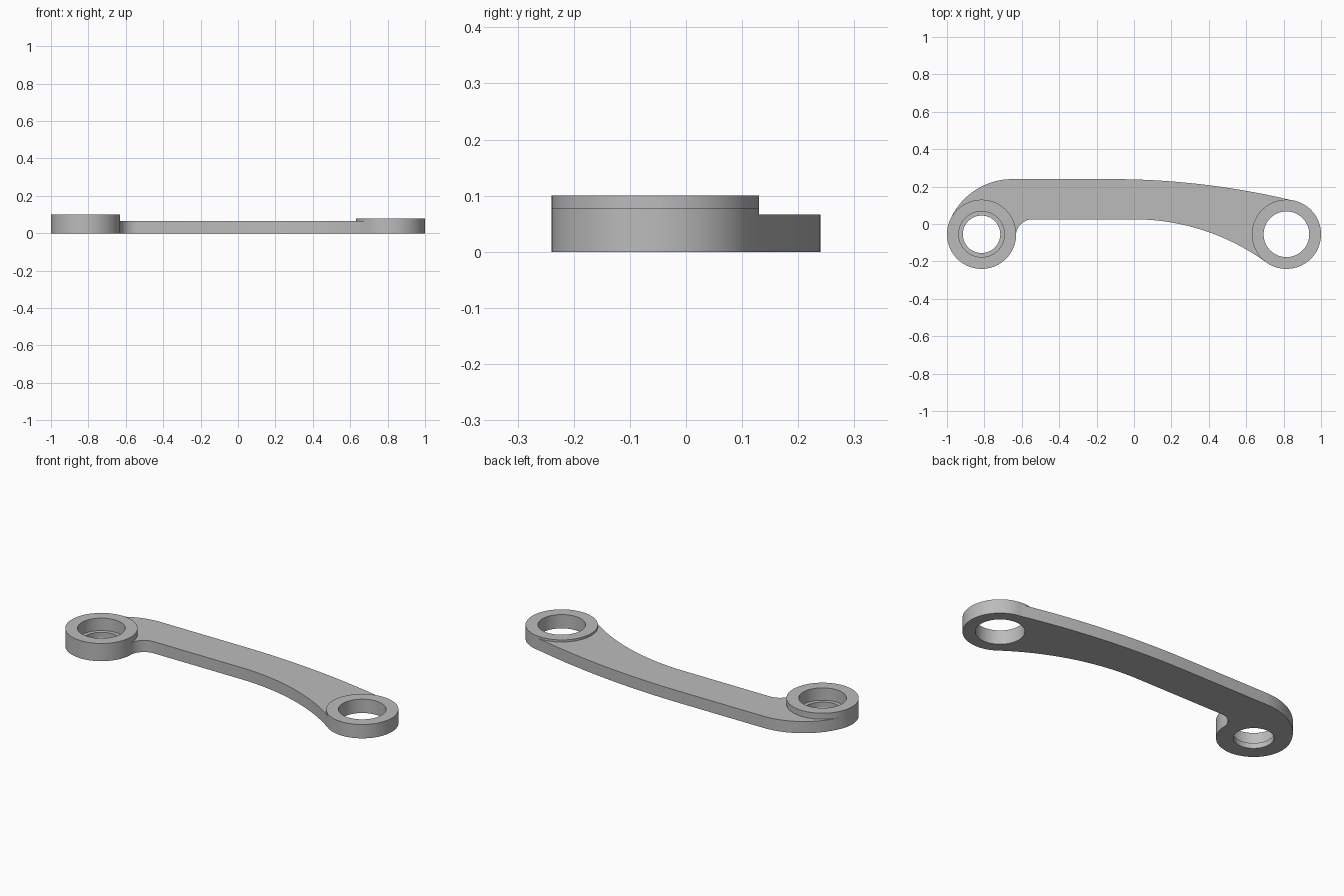
import bpy, bmesh
from math import sin, cos, pi, radians

cube = bpy.data.objects.get("Cube")
if cube:
    bpy.data.objects.remove(cube, do_unlink=True)

END_X, END_Y, BOSS_R, BORE_R = 0.815, -0.055, 0.185, 0.122
ARM_H = 0.066

grey = bpy.data.materials.new("plain_grey")
grey.use_nodes = True
grey.diffuse_color = (0.5, 0.5, 0.5, 1)
grey.node_tree.nodes["Principled BSDF"].inputs["Base Color"].default_value = (0.5, 0.5, 0.5, 1)


def finish(bm, name):
    bmesh.ops.recalc_face_normals(bm, faces=bm.faces)
    mesh = bpy.data.meshes.new(name)
    bm.to_mesh(mesh)
    bm.free()
    mesh.materials.append(grey)
    obj = bpy.data.objects.new(name, mesh)
    bpy.context.collection.objects.link(obj)
    return obj


def arc(cx, cy, r, start, end, steps=24):
    angles = [radians(start + (end - start) * i / steps) for i in range(steps + 1)]
    return [(cx + r * cos(a), cy + r * sin(a)) for a in angles]


def ring(name, x, profile, segments=96):
    """Revolve a closed (radius, height) profile about a vertical axis."""
    bm = bmesh.new()
    loops = []
    for i in range(segments):
        a = 2 * pi * i / segments
        loops.append([bm.verts.new((x + r * cos(a), END_Y + r * sin(a), z)) for r, z in profile])
    n = len(profile)
    for i in range(segments):
        p, q = loops[i], loops[(i + 1) % segments]
        for j in range(n):
            k = (j + 1) % n
            bm.faces.new((p[j], q[j], q[k], p[k]))
    return finish(bm, name)


# Curved arm, whose ends are buried inside the end rings
inner = 0.155
outline = (
    arc(-0.65, -0.124, 0.364, 157, 90)               # rounded shoulder
    + arc(-0.12, 0.24 - 4.16, 4.16, 90, 76.42, 32)   # long back edge
    + arc(END_X, END_Y, inner, 77, 234)              # inside the left ring
    + arc(0, 0.025 - 1.2, 1.2, 53.96, 90, 32)        # hollow front edge
    + arc(-0.542, -0.065, 0.09, 90, 180, 16)         # inner fillet
    + arc(-END_X, END_Y, inner, 0, 157)              # inside the right ring
)
bm = bmesh.new()
base = bm.faces.new([bm.verts.new((x, y, 0)) for x, y in outline])
top = bmesh.ops.extrude_face_region(bm, geom=[base])["geom"]
bmesh.ops.translate(bm, vec=(0, 0, ARM_H),
                    verts=[v for v in top if isinstance(v, bmesh.types.BMVert)])
arm = finish(bm, "link_arm")

# Plain ring on the left, stepped bearing seat on the right
plain = ring("plain_ring", END_X,
             [(BORE_R, 0), (BOSS_R, 0), (BOSS_R, 0.078), (BORE_R, 0.078)])
lip_r, lip_h, seat_h = 0.1, 0.03, 0.1
seat = ring("bearing_seat", -END_X,
            [(lip_r, 0), (BOSS_R, 0), (BOSS_R, seat_h), (BORE_R, seat_h),
             (BORE_R, lip_h), (lip_r, lip_h)])

# Join all parts into one solid
bpy.ops.object.select_all(action='DESELECT')
arm.select_set(True)
bpy.context.view_layer.objects.active = arm
for part in (plain, seat):
    mod = arm.modifiers.new("join", 'BOOLEAN')
    mod.operation = 'UNION'
    mod.solver = 'EXACT'
    mod.object = part
    bpy.ops.object.modifier_apply(modifier=mod.name)
    bpy.data.objects.remove(part, do_unlink=True)

bpy.ops.object.shade_smooth_by_angle(angle=radians(30))
